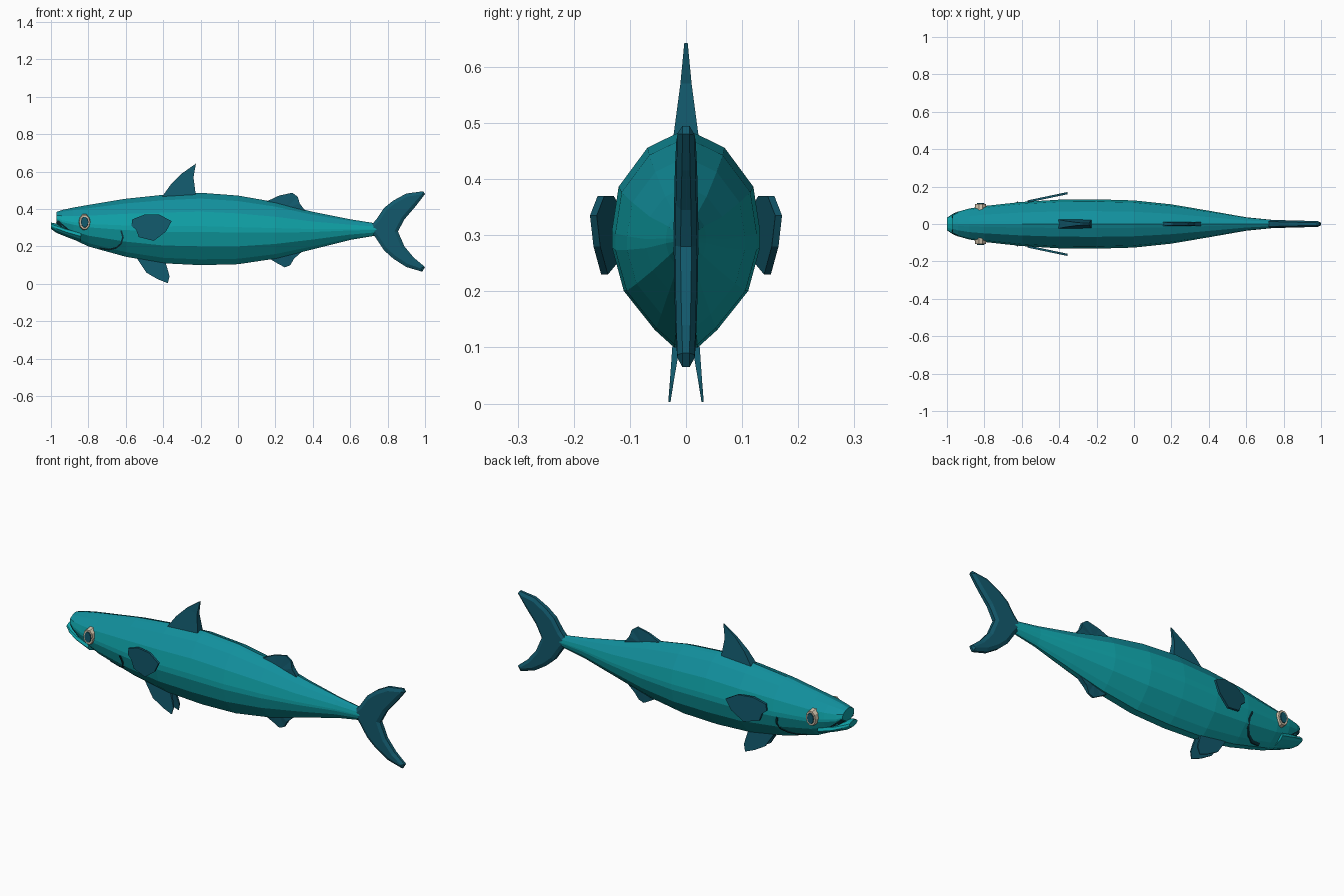
import bpy, bmesh, math

if "Cube" in bpy.data.objects:
    bpy.data.objects.remove(bpy.data.objects["Cube"])


def material(name, rgb):
    m = bpy.data.materials.new(name)
    m.diffuse_color = (*rgb, 1)
    m.use_nodes = True
    m.node_tree.nodes["Principled BSDF"].inputs["Base Color"].default_value = m.diffuse_color
    return m


TEAL = material("teal side", (0.005, 0.37, 0.40))
BACK = material("blue teal back", (0.006, 0.28, 0.34))
FIN = material("deep blue fin", (0.006, 0.10, 0.15))
DARK = material("dark line", (0.004, 0.045, 0.06))
CREAM = material("cream eye ring", (0.66, 0.56, 0.42))

# Body stations: x, top, bottom, half width
STATIONS = [(-0.97, .385, .315, .05), (-0.94, .395, .275, .066), (-0.88, .408, .238, .083),
            (-0.8, .422, .2, .096), (-0.6, .455, .145, .118), (-0.4, .476, .11, .13),
            (-0.2, .487, .1, .132), (0, .472, .105, .126), (.2, .437, .135, .105),
            (.4, .385, .185, .071), (.6, .345, .235, .036), (.76, .32, .262, .02)]
JAW = [(-1.0, .328, .294, .034), (-0.97, .322, .272, .054), (-0.92, .305, .252, .071),
       (-0.84, .29, .222, .08)]
# Half cross-section: height fraction, width fraction
SECTION = [(0, .16), (.08, .42), (.26, .84), (.46, 1), (.54, 1), (.74, .91), (.92, .52), (.98, .16)]


def lerp(table, v):
    """Interpolate the rows of a table by their first column."""
    for a, b in zip(table, table[1:]):
        if v <= b[0]:
            break
    t = max(0, min(1, (v - a[0]) / (b[0] - a[0])))
    return [p + (q - p) * t for p, q in zip(a, b)]


def side_y(x, z):
    _, top, bottom, w = lerp(STATIONS, x)
    return w * lerp(SECTION, (z - bottom) / (top - bottom))[1]


def finish(name, bm, *mats):
    bmesh.ops.recalc_face_normals(bm, faces=bm.faces)
    me = bpy.data.meshes.new(name)
    bm.to_mesh(me)
    bm.free()
    for m in mats:
        me.materials.append(m)
    ob = bpy.data.objects.new(name, me)
    bpy.context.collection.objects.link(ob)
    return ob


def loft(name, stations, back_from):
    """Skin the cross-section along the stations; faces above back_from use the back colour."""
    bm = bmesh.new()
    outline = [(f, w) for f, w in SECTION] + [(1, 0)] + [(f, -w) for f, w in reversed(SECTION)]
    rings = [[bm.verts.new((x, w * hw, lo + f * (hi - lo))) for f, w in outline]
             for x, hi, lo, hw in stations]
    n = len(outline)
    for a, b in zip(rings, rings[1:]):
        for i in range(n):
            j = (i + 1) % n
            face = bm.faces.new((a[i], a[j], b[j], b[i]))
            if min(outline[i][0], outline[j][0]) >= back_from:
                face.material_index = 1
    bm.faces.new(rings[0])
    bm.faces.new(rings[-1])
    return finish(name, bm, TEAL, BACK)


def fin(name, points, thick, centre=lambda x, z: 0, ridge=0):
    """Solid fin from an x-z outline with varying half thickness and sideways lean."""
    bm = bmesh.new()
    layers = [[bm.verts.new((x, centre(x, z) + s * thick(x, z), z)) for x, z in points]
              for s in (-1, 1)]
    n = len(points)
    for i in range(n):
        j = (i + 1) % n
        bm.faces.new((layers[0][i], layers[0][j], layers[1][j], layers[1][i]))
    caps = [bm.faces.new(layer) for layer in layers]
    bmesh.ops.recalc_face_normals(bm, faces=bm.faces)
    if ridge:
        bmesh.ops.inset_region(bm, faces=caps, thickness=0.018, depth=ridge)
    bmesh.ops.triangulate(bm, faces=[f for f in bm.faces if len(f.verts) > 4])
    return finish(name, bm, FIN)


def line(name, points, width, mat, s):
    """Thin strip lying on the body side, following x-z points."""
    bm = bmesh.new()
    pairs = []
    for i, (x, z) in enumerate(points):
        a, b = points[max(i - 1, 0)], points[min(i + 1, len(points) - 1)]
        dx, dz = b[0] - a[0], b[1] - a[1]
        k = width / 2 / math.hypot(dx, dz)
        ends = [(x - dz * k, z + dx * k), (x + dz * k, z - dx * k)]
        pairs.append([bm.verts.new((px, s * (side_y(px, pz) + o), pz))
                      for o in (0.005, -0.004) for px, pz in ends])
    for p, q in zip(pairs, pairs[1:]):
        for i, j in ((0, 1), (1, 3), (3, 2), (2, 0)):
            bm.faces.new((p[i], p[j], q[j], q[i]))
    bm.faces.new([pairs[0][i] for i in (0, 1, 3, 2)])
    bm.faces.new([pairs[-1][i] for i in (0, 1, 3, 2)])
    finish(name, bm, mat)


def disc(name, rx, rz, y0, y1, mat, s):
    """Ten-sided oval plate at the eye position, slightly narrower outside."""
    bm = bmesh.new()
    rings = []
    for y, k in ((y0, 1), (y1, 0.85)):
        rings.append([bm.verts.new((-0.82 + rx * k * math.cos(i * math.tau / 10),
                                    s * y, 0.33 + rz * k * math.sin(i * math.tau / 10)))
                      for i in range(10)])
    for i in range(10):
        j = (i + 1) % 10
        bm.faces.new((rings[0][i], rings[0][j], rings[1][j], rings[1][i]))
    for r in rings:
        bm.faces.new(r)
    finish(name, bm, mat)


# Body and lower jaw
loft("body", STATIONS, 0.74)
loft("lower_jaw", JAW, 2)

# Fins along the centre line
fin("front_dorsal_fin", [(-.41, .46), (-.36, .53), (-.3, .59), (-.225, .643), (-.238, .57),
                         (-.225, .47)], lambda x, z: max(.003, .022 * (.645 - z) / .165))
fin("rear_dorsal_fin", [(.13, .43), (.22, .472), (.29, .487), (.32, .465), (.33, .43),
                        (.36, .39), (.25, .40)], lambda x, z: .012 if z < .45 else .005)
fin("anal_fin", [(.16, .14), (.21, .11), (.25, .088), (.28, .1), (.3, .135), (.34, .17),
                 (.25, .17)], lambda x, z: .012 if z > .13 else .005)
fin("tail_fin", [(.7, .3), (.74, .345), (.78, .405), (.83, .445), (.9, .483), (.99, .495),
                 (1, .48), (.95, .415), (.89, .345), (.855, .28), (.89, .2), (.94, .14),
                 (1, .09), (.985, .065), (.9, .09), (.83, .135), (.78, .18), (.74, .24)],
    lambda x, z: .014 - .008 * (x - .7) / .3, ridge=.009)

# Paired fins, eyes and side lines
for s, side in ((-1, "right"), (1, "left")):
    fin(side + "_pectoral_fin", [(-.57, .31), (-.565, .345), (-.5, .37), (-.42, .37),
                                 (-.355, .335), (-.385, .28), (-.45, .23), (-.53, .25),
                                 (-.545, .29)],
        lambda x, z: .006, lambda x, z: s * (.12 + .21 * (x + .57)))
    fin(side + "_pelvic_fin", [(-.54, .135), (-.49, .06), (-.43, .025), (-.375, .003),
                               (-.366, .04), (-.38, .09), (-.39, .12)],
        lambda x, z: .002 + .05 * max(0, z - .01), lambda x, z: s * (.03 - .12 * z))
    disc(side + "_eye_ring", .034, .046, .07, .108, CREAM, s)
    disc(side + "_pupil", .022, .033, .1, .112, FIN, s)
    line(side + "_gill_line", [(-.625, .285), (-.615, .25), (-.625, .215), (-.65, .193),
                               (-.69, .183), (-.74, .19)], .009, DARK, s)
    line(side + "_mouth_line", [(-.968, .335), (-.945, .315), (-.915, .29), (-.89, .262)],
         .016, DARK, s)
